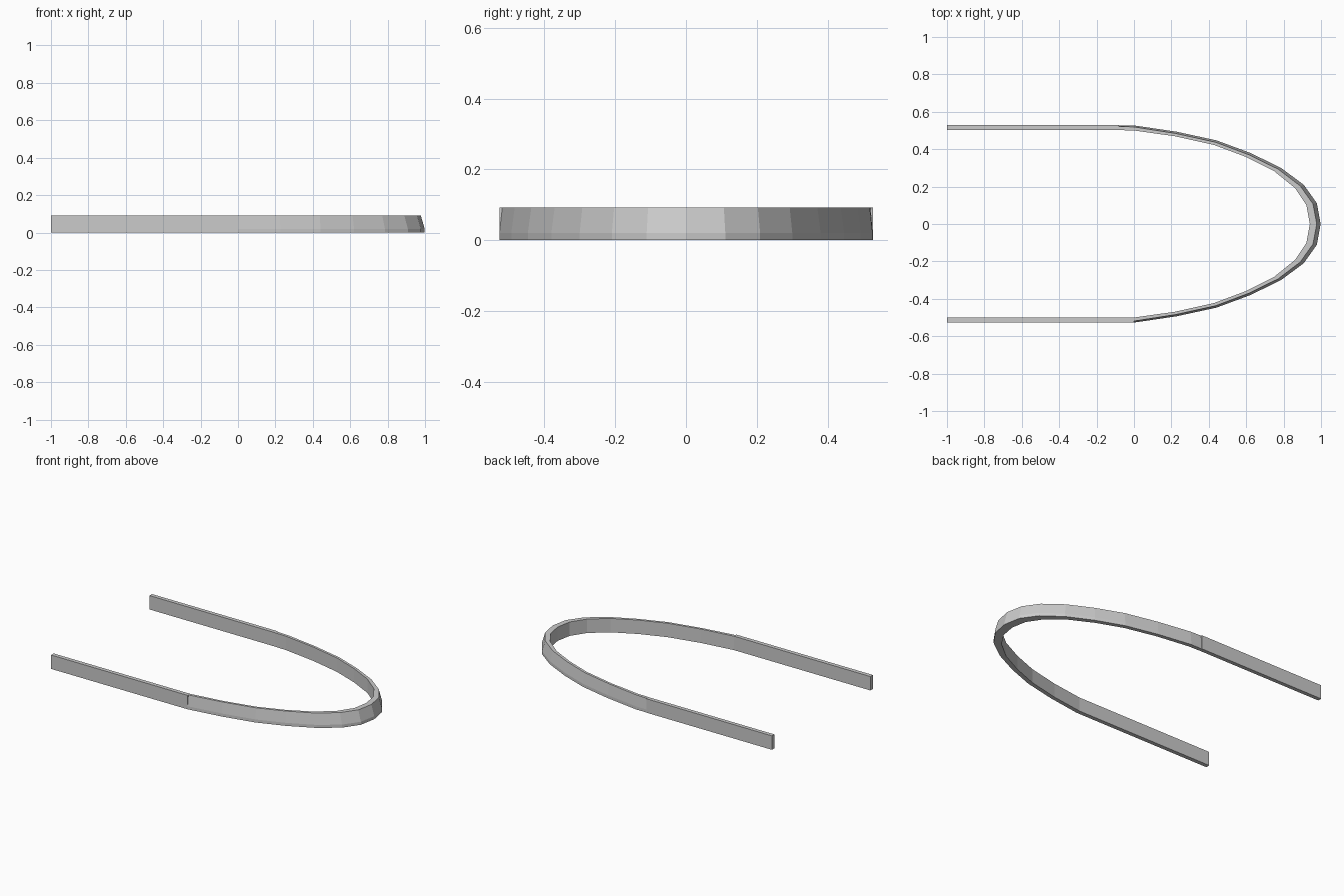
import bpy, bmesh
from mathutils import Vector

if "Cube" in bpy.data.objects:
    bpy.data.objects.remove(bpy.data.objects["Cube"])

H, LIP = 0.092, 0.02

# half of the curved rim, tip first: (inner x, inner y, outer top x, outer top y, flare)
HALF = [
    (0.94, 0.0, 0.977, 0.0, 0.021),
    (0.922, 0.10, 0.957, 0.107, 0.021),
    (0.86, 0.193, 0.889, 0.203, 0.02),
    (0.75, 0.282, 0.771, 0.293, 0.016),
    (0.60, 0.358, 0.612, 0.371, 0.013),
    (0.43, 0.422, 0.437, 0.437, 0.011),
    (0.22, 0.469, 0.224, 0.484, 0.010),
    (0.0, 0.500, 0.0, 0.519, 0.008),
]


def section(p, sign):
    """Cross-section ring: vertical inside, flared outside with a small lip."""
    inner = Vector((p[0], sign * p[1], 0))
    top = Vector((p[2], sign * p[3], 0))
    low = top + (top - inner).normalized() * p[4]
    up = Vector((0, 0, 1))
    return [inner, low, low + up * LIP, top + up * H, inner + up * H]


def sweep(name, rings):
    """Skin a row of equal rings and cap both ends."""
    bm = bmesh.new()
    rows = [[bm.verts.new(v) for v in r] for r in rings]
    n = len(rows[0])
    for a, b in zip(rows, rows[1:]):
        for i in range(n):
            j = (i + 1) % n
            bm.faces.new((a[i], a[j], b[j], b[i]))
    bm.faces.new(rows[0])
    bm.faces.new(rows[-1][::-1])
    bmesh.ops.recalc_face_normals(bm, faces=bm.faces[:])
    mesh = bpy.data.meshes.new(name)
    bm.to_mesh(mesh)
    bm.free()
    ob = bpy.data.objects.new(name, mesh)
    bpy.context.collection.objects.link(ob)
    return ob


def arm(name, y0, y1, x_end):
    """Straight rectangular rail."""
    sweep(name, [[Vector((x, y, z)) for y, z in
                  ((y0, 0), (y1, 0), (y1, H), (y0, H))] for x in (-1, x_end)])


# curved flared front rim; the back end runs on a little past the arm
rings = [section(p, -1) for p in reversed(HALF)] + [section(p, 1) for p in HALF[1:]]
rings.append(section((-0.08, 0.502, -0.08, 0.522, 0.005), 1))
sweep("curved_rim", rings)

# straight side arms
arm("front_arm", -0.527, -0.500, 0.0)
arm("back_arm", 0.503, 0.529, -0.08)
